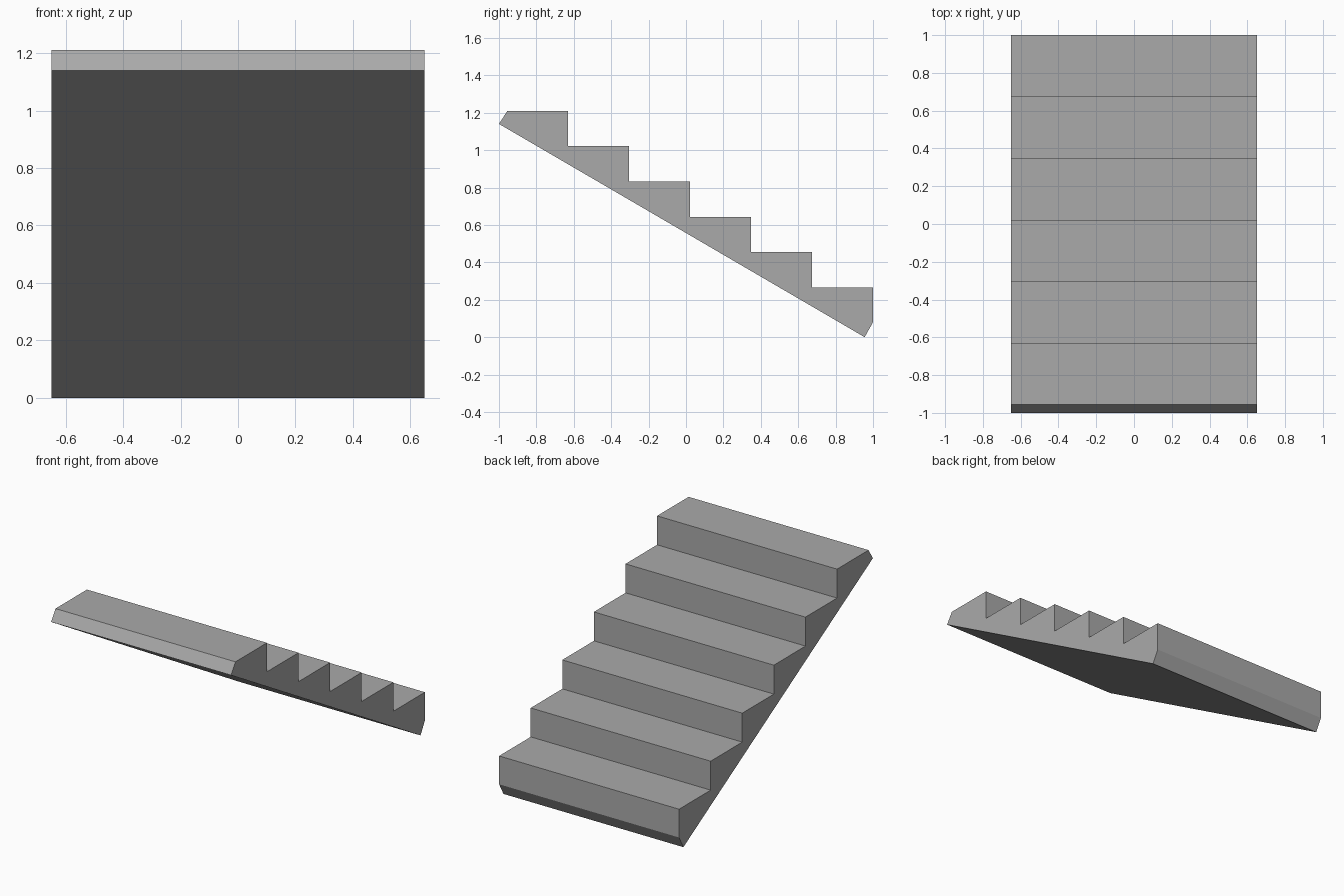
import bpy
import bmesh

cube = bpy.data.objects.get("Cube")
if cube:
    bpy.data.objects.remove(cube, do_unlink=True)

WIDTH = 1.3
STEPS = 6
RUN, RISE = 0.326, 0.189
TOP = 1.21

# Concrete material
concrete = bpy.data.materials.new("concrete_grey")
concrete.use_nodes = True
colour = (0.4, 0.4, 0.4, 1)
concrete.diffuse_color = colour
concrete.node_tree.nodes["Principled BSDF"].inputs["Base Color"].default_value = colour

# Side profile (y, z): slanted top end, stepped treads, slanted foot
profile = [(-1, 1.14), (-0.955, TOP)]
for i in range(STEPS):
    edge = 1 - RUN * (STEPS - 1 - i)
    z = TOP - RISE * i
    if i:
        profile.append((profile[-1][0], z))
    profile.append((edge, z))
profile += [(1, 0.08), (0.955, 0)]

# Extrude the profile across the width of the flight
bm = bmesh.new()
side = bm.faces.new([bm.verts.new((-WIDTH / 2, y, z)) for y, z in profile])
ext = bmesh.ops.extrude_face_region(bm, geom=[side])
moved = [v for v in ext["geom"] if isinstance(v, bmesh.types.BMVert)]
bmesh.ops.translate(bm, verts=moved, vec=(WIDTH, 0, 0))
bmesh.ops.recalc_face_normals(bm, faces=bm.faces)

mesh = bpy.data.meshes.new("stair_flight")
bm.to_mesh(mesh)
bm.free()
mesh.materials.append(concrete)
stairs = bpy.data.objects.new("stair_flight", mesh)
bpy.context.collection.objects.link(stairs)
